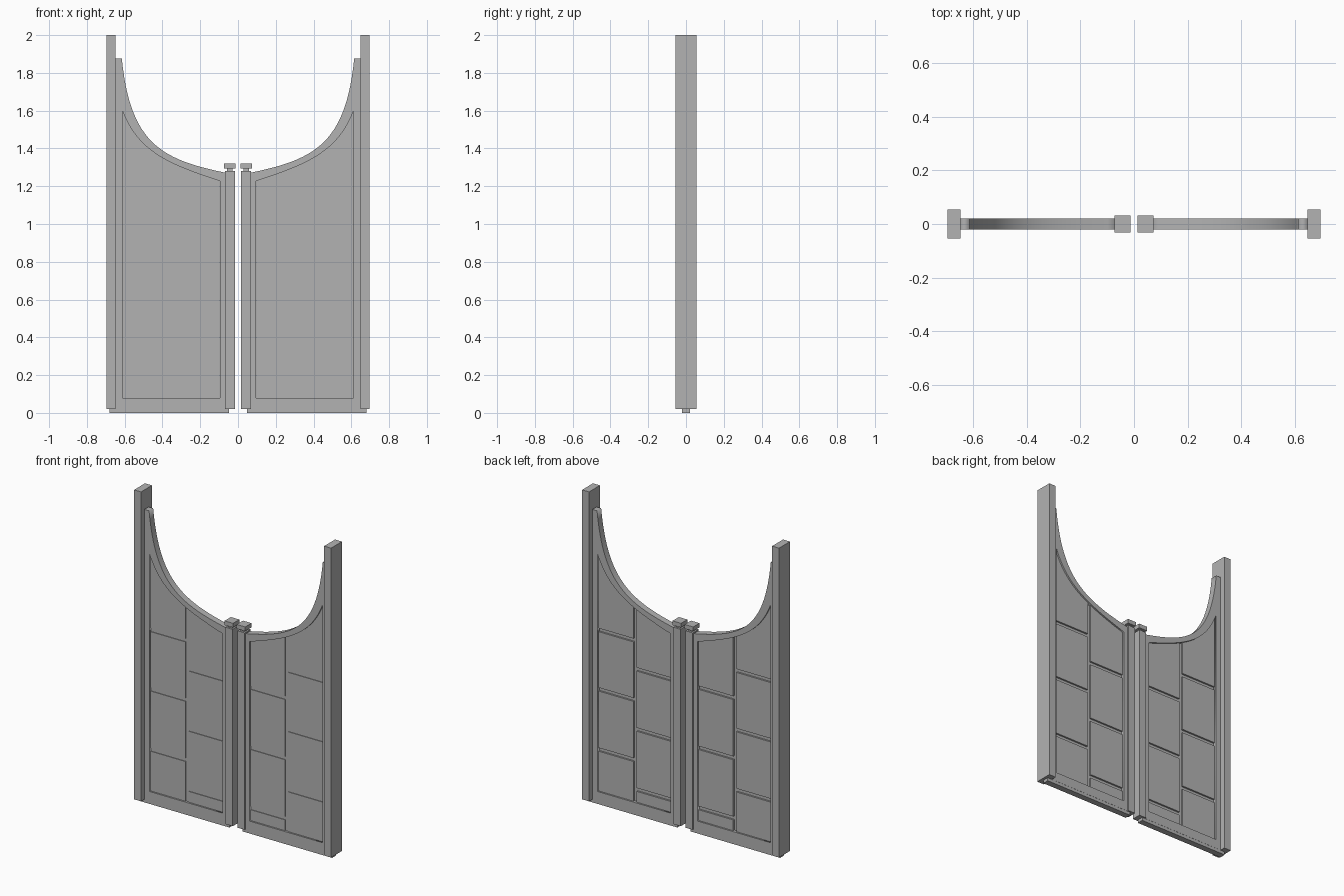
import bpy, bmesh
from math import pi
from mathutils import Matrix, Vector
from mathutils.geometry import interpolate_bezier

cube = bpy.data.objects.get("Cube")
if cube:
    bpy.data.objects.remove(cube)

GREY = (0.45, 0.45, 0.45, 1)
paint = bpy.data.materials.new("plain grey")
paint.use_nodes = True
paint.diffuse_color = GREY
paint.node_tree.nodes["Principled BSDF"].inputs["Base Color"].default_value = GREY


def add_mirrored(name, mesh):
    """Place a part of the left leaf and mirror it onto the right leaf."""
    mesh.materials.clear()
    mesh.materials.append(paint)
    obj = bpy.data.objects.new(name, mesh)
    bpy.context.collection.objects.link(obj)
    obj.modifiers.new("mirror", 'MIRROR').use_axis[0] = True
    return obj


def prism(name, outline, y0, y1):
    """Extrude an x-z outline from y0 to y1."""
    bm = bmesh.new()
    face = bm.faces.new([bm.verts.new((x, y0, z)) for x, z in outline])
    new = bmesh.ops.extrude_face_region(bm, geom=[face])["geom"]
    moved = [v for v in new if isinstance(v, bmesh.types.BMVert)]
    bmesh.ops.translate(bm, vec=(0, y1 - y0, 0), verts=moved)
    bmesh.ops.recalc_face_normals(bm, faces=bm.faces)
    mesh = bpy.data.meshes.new(name)
    bm.to_mesh(mesh)
    bm.free()
    return add_mirrored(name, mesh)


def box(name, x0, x1, z0, z1, half):
    return prism(name, [(x0, z0), (x1, z0), (x1, z1), (x0, z1)], -half, half)


def arc(*points):
    handles = [Vector((x, z, 0)) for x, z in points]
    return [(p.x, p.y) for p in interpolate_bezier(*handles, 28)]


# Sweeping top edges of the frame and of its opening
top_edge = arc((0.615, 1.875), (0.57, 1.42), (0.40, 1.34), (0.06, 1.27))
opening_edge = arc((0.612, 1.60), (0.53, 1.385), (0.37, 1.315), (0.096, 1.228))

# Frame: solid outline with an opening
curve = bpy.data.curves.new("frame_outline", 'CURVE')
curve.dimensions = '2D'
curve.fill_mode = 'BOTH'
curve.extrude = 0.021
for loop in ([(0.06, 0.02), (0.65, 0.02), (0.65, 1.875)] + top_edge,
             [(0.096, 0.08), (0.612, 0.08)] + opening_edge):
    spline = curve.splines.new('POLY')
    spline.points.add(len(loop) - 1)
    for point, (x, z) in zip(spline.points, loop):
        point.co = (x, z, 0, 1)
    spline.use_cyclic_u = True
helper = bpy.data.objects.new("frame_helper", curve)
frame_mesh = bpy.data.meshes.new_from_object(helper)
frame_mesh.transform(Matrix.Rotation(pi / 2, 4, 'X'))
bpy.data.objects.remove(helper)
add_mirrored("leaf_frame", frame_mesh)

# Posts, latch post cap and bottom strip
box("outer_post", 0.648, 0.697, 0.02, 2.0, 0.055)
box("inner_post", 0.017, 0.068, 0.02, 1.28, 0.03)
box("cap_neck", 0.028, 0.058, 1.28, 1.295, 0.018)
box("post_cap", 0.013, 0.073, 1.293, 1.32, 0.032)
box("bottom_strip", 0.047, 0.68, 0.0, 0.021, 0.02)


# Infill: thin backing with staggered boards separated by grooves
def curved_top(x0, x1, z0):
    """Outline with a flat base that rises to just behind the frame's arc."""
    def height(x):
        for (xa, za), (xb, zb) in zip(opening_edge, opening_edge[1:]):
            if xb <= x <= xa:
                return za + (zb - za) * (xa - x) / (xa - xb)
    inside = [p for p in opening_edge if x0 < p[0] < x1]
    ends = [(x1, height(x1))] + inside + [(x0, height(x0))]
    return [(x0, z0), (x1, z0)] + [(x, z + 0.003) for x, z in ends]


prism("panel_backing", curved_top(0.097, 0.611, 0.075), -0.007, 0.0)
GAP = 0.011
for side, x0, x1, joints in (("inner", 0.097, 0.353 - GAP, (0.16, 0.545, 0.93)),
                             ("outer", 0.353 + GAP, 0.611, (0.345, 0.73, 1.11))):
    base = 0.075
    for z in joints:
        box(side + "_board", x0, x1, base, z - GAP, 0.011)
        base = z + GAP
    prism(side + "_top_board", curved_top(x0, x1, base), -0.011, 0.011)
